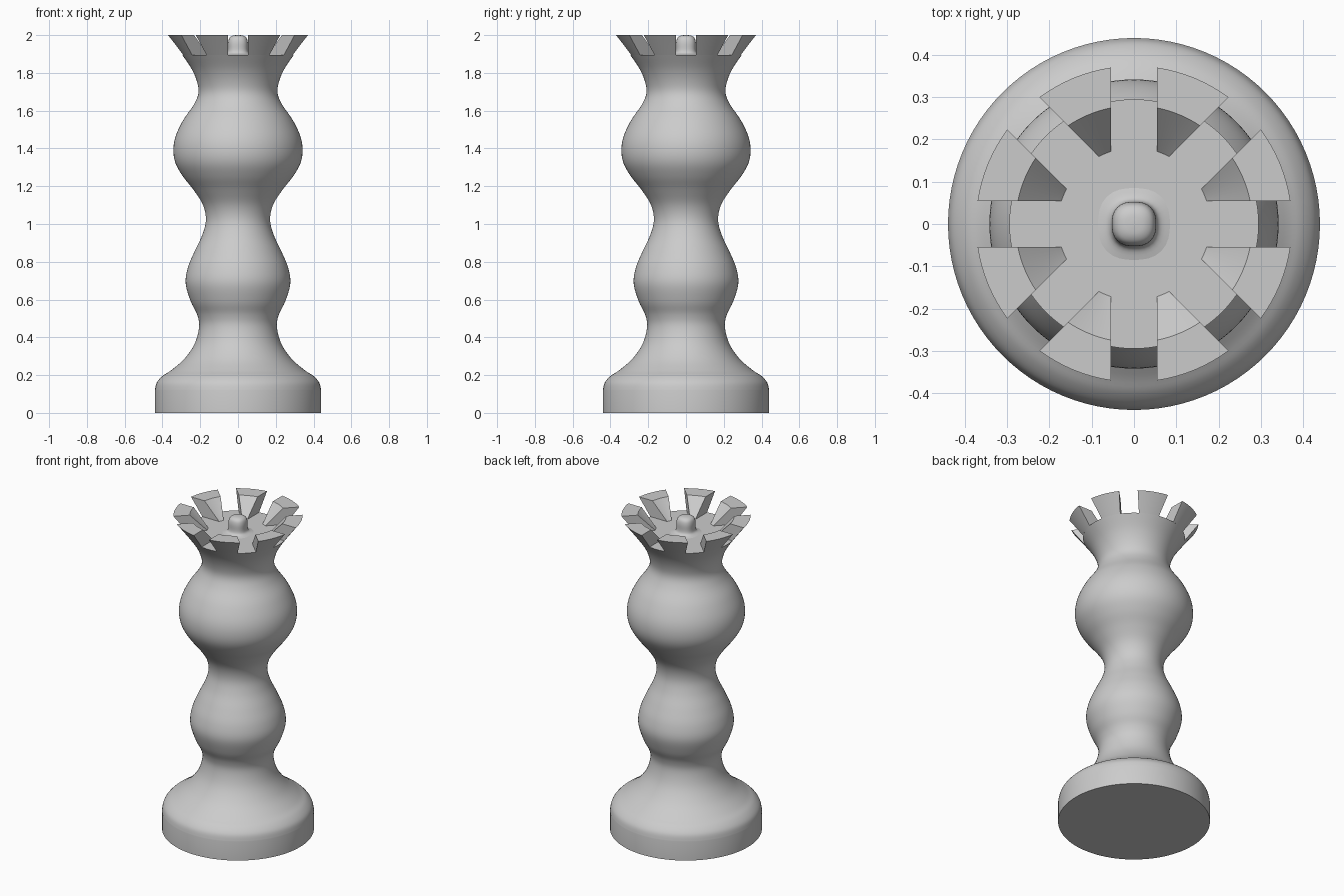
import bpy, bmesh, math
from mathutils import Vector

cube = bpy.data.objects.get("Cube")
if cube:
    bpy.data.objects.remove(cube, do_unlink=True)

grey = bpy.data.materials.new("plain_grey")
grey.use_nodes = True
COLOUR = (0.6, 0.6, 0.6, 1)
grey.diffuse_color = COLOUR
grey.node_tree.nodes["Principled BSDF"].inputs["Base Color"].default_value = COLOUR

SLOTS, FLOOR, TOP = 8, 1.895, 2.0
HALF_SLOT = 0.054


def finish(bm, name, angle):
    bmesh.ops.recalc_face_normals(bm, faces=bm.faces)
    mesh = bpy.data.meshes.new(name)
    bm.to_mesh(mesh)
    bm.free()
    mesh.materials.append(grey)
    obj = bpy.data.objects.new(name, mesh)
    bpy.context.collection.objects.link(obj)
    bpy.ops.object.select_all(action='DESELECT')
    obj.select_set(True)
    bpy.context.view_layer.objects.active = obj
    bpy.ops.object.shade_smooth_by_angle(angle=math.radians(angle))
    return obj


def smooth_profile(points, steps=5):
    """Catmull-Rom curve through (radius, height) points."""
    p = [Vector(q) for q in points]
    p = [p[0]] + p + [p[-1]]
    out = []
    for a, b, c, d in zip(p, p[1:], p[2:], p[3:]):
        for i in range(steps):
            t = i / steps
            out.append(0.5 * (2 * b + (c - a) * t + (2 * a - 5 * b + 4 * c - d) * t * t
                              + (3 * b - a - 3 * c + d) * t ** 3))
    return out + [p[-1]]


def lathe(name, profile, segments, power=2, cap_bottom=True, angle=35):
    """Spin a profile; a power above 2 makes the section squarer."""
    bm = bmesh.new()
    rings = []
    for r, z in profile:
        ring = []
        for i in range(segments):
            a = math.tau * i / segments
            c, s = math.cos(a), math.sin(a)
            k = r / (abs(c) ** power + abs(s) ** power) ** (1 / power)
            ring.append(bm.verts.new((k * c, k * s, z)))
        rings.append(ring)
    for low, high in zip(rings, rings[1:]):
        for i in range(segments):
            j = (i + 1) % segments
            bm.faces.new((low[i], low[j], high[j], high[i]))
    if cap_bottom:
        bm.faces.new(rings[0])
    bm.faces.new(rings[-1])
    return finish(bm, name, angle)


# Turned body: base, two bulges and the flare below the crown
curve = [(0.44, 0.12), (0.43, 0.16), (0.40, 0.195), (0.355, 0.225), (0.285, 0.285),
         (0.23, 0.365), (0.206, 0.455), (0.216, 0.52), (0.25, 0.59), (0.277, 0.685),
         (0.265, 0.77), (0.23, 0.855), (0.19, 0.94), (0.17, 1.02), (0.185, 1.10),
         (0.235, 1.18), (0.29, 1.25), (0.33, 1.32), (0.342, 1.39), (0.33, 1.465),
         (0.29, 1.55), (0.235, 1.63), (0.21, 1.69), (0.216, 1.75), (0.245, 1.82),
         (0.295, FLOOR)]
lathe("turned_body", [(0.44, 0)] + smooth_profile(curve), 96)

# Crown teeth: flared ring cut by parallel-sided slots
bm = bmesh.new()
section = [(0.18, FLOOR), (0.28, TOP), (0.374, TOP), (0.334, 0.5 * (FLOOR + TOP)), (0.295, FLOOR)]
STEPS = 8
for tooth in range(SLOTS):
    start = math.tau * tooth / SLOTS
    slices = []
    for i in range(STEPS + 1):
        ring = []
        for r, z in section:
            edge = math.asin(HALF_SLOT / r)
            a = start + edge + (math.tau / SLOTS - 2 * edge) * i / STEPS
            ring.append(bm.verts.new((r * math.cos(a), r * math.sin(a), z)))
        slices.append(ring)
    for s, t in zip(slices, slices[1:]):
        for k in range(len(section)):
            m = (k + 1) % len(section)
            bm.faces.new((s[k], s[m], t[m], t[k]))
    bm.faces.new(slices[0])
    bm.faces.new(slices[-1])
finish(bm, "crown_teeth", 30)

# Small rounded knob with a soft foot
knob = [(0.085, FLOOR), (0.062, 1.903), (0.053, 1.92), (0.052, 1.96), (0.045, 1.985),
        (0.028, 1.997), (0.006, TOP)]
lathe("top_knob", smooth_profile(knob, 4), 32, power=2.5, cap_bottom=False, angle=80)
